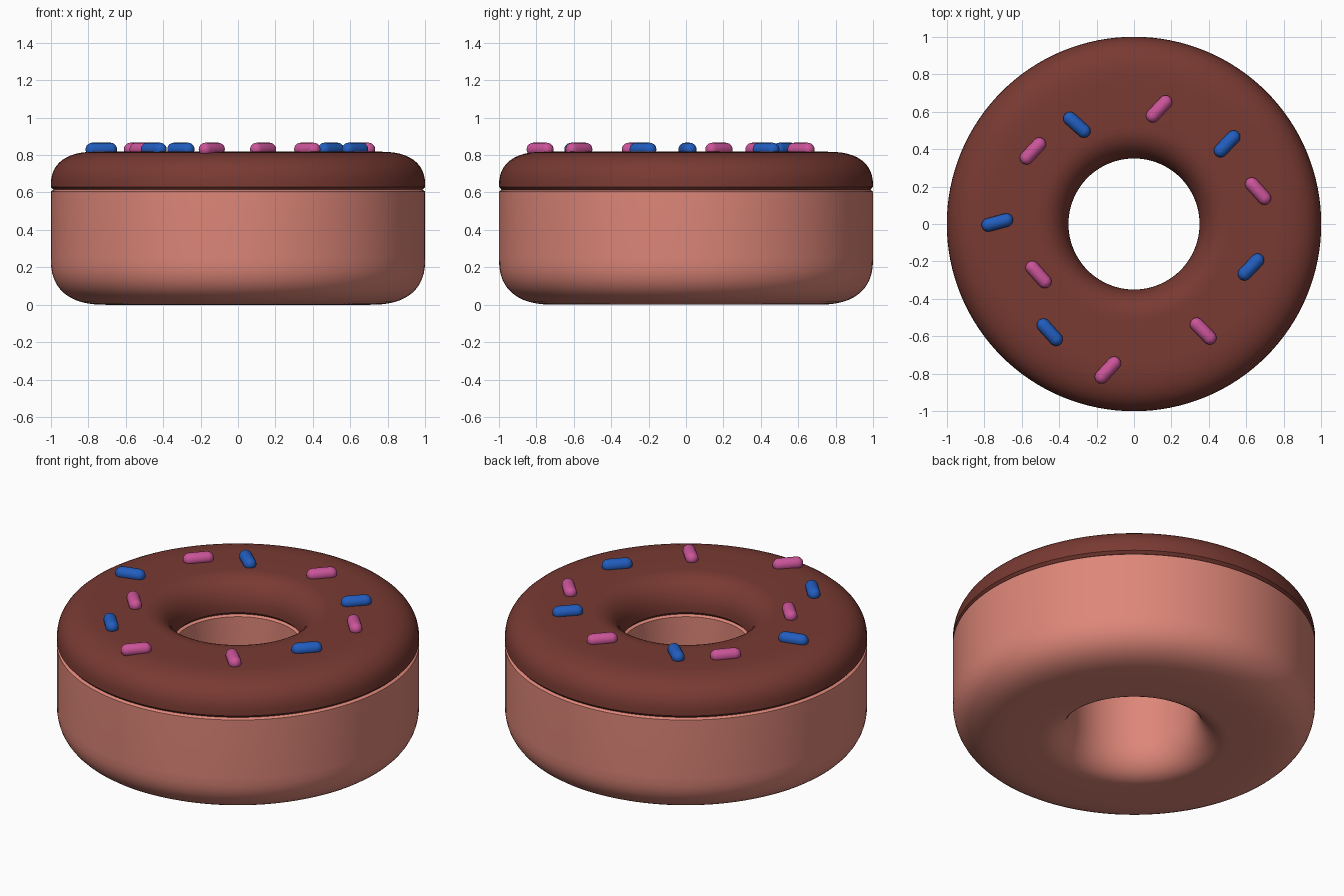
import bpy, bmesh, math

if "Cube" in bpy.data.objects:
    bpy.data.objects.remove(bpy.data.objects["Cube"])


def material(name, rgb):
    m = bpy.data.materials.new(name)
    m.diffuse_color = (*rgb, 1)
    m.use_nodes = True
    m.node_tree.nodes["Principled BSDF"].inputs["Base Color"].default_value = m.diffuse_color
    return m


DOUGH = material("baked dough", (0.73, 0.24, 0.19))
ICING = material("chocolate icing", (0.19, 0.042, 0.032))
PINK = material("pink sprinkle", (0.60, 0.09, 0.32))
BLUE = material("blue sprinkle", (0.016, 0.11, 0.52))


def corner(cx, cz, a, b, n=12, p=2.5):
    """Rounded corner from (cx + a, cz) to (cx, cz + b)."""
    pts = []
    for i in range(n + 1):
        t = math.pi / 2 * i / n
        pts.append((cx + a * math.cos(t) ** (2 / p) if i < n else cx,
                    cz + b * math.sin(t) ** (2 / p)))
    return pts


def lathe(name, profile, steps, mat, closed):
    """Spin an (r, z) profile around the z axis."""
    bm = bmesh.new()
    rings = []
    for s in range(steps):
        t = math.tau * s / steps
        rings.append([bm.verts.new((r * math.cos(t), r * math.sin(t), z)) for r, z in profile])
    n = len(profile)
    for s in range(steps):
        a, b = rings[s], rings[(s + 1) % steps]
        for i in range(n if closed else n - 1):
            j = (i + 1) % n
            bm.faces.new((a[i], b[i], b[j], a[j]))
    bmesh.ops.remove_doubles(bm, verts=bm.verts, dist=1e-5)
    bmesh.ops.recalc_face_normals(bm, faces=bm.faces)
    mesh = bpy.data.meshes.new(name)
    bm.to_mesh(mesh)
    bm.free()
    mesh.materials.append(mat)
    ob = bpy.data.objects.new(name, mesh)
    bpy.context.collection.objects.link(ob)
    bpy.ops.object.select_all(action='DESELECT')
    ob.select_set(True)
    bpy.context.view_layer.objects.active = ob
    bpy.ops.object.shade_smooth_by_angle(angle=math.radians(40))
    return ob


# Dough ring: rounded below, flat where the icing sits
outer = corner(0.70, 0.25, 0.30, -0.25)
inner = corner(0.52, 0.22, -0.17, -0.22, p=2.2)
lathe("dough", [(0.985, 0.615), (1.0, 0.605)] + outer + inner[::-1]
      + [(0.35, 0.605), (0.365, 0.615)], 128, DOUGH, True)

# Icing ring: rounded on top, meeting the dough in a thin groove
outer = corner(0.75, 0.63, 0.25, 0.188)
inner = corner(0.52, 0.63, -0.17, 0.188, p=2.2)
lathe("icing", [(0.985, 0.614)] + outer + inner[::-1] + [(0.365, 0.614)], 128, ICING, True)

# Sprinkles: capsules lying on the icing (x, y, turn in degrees, colour)
R, HALF = 0.036, 0.05
arc = [(R * math.cos(math.pi / 2 * i / 5) if i < 5 else 0,
        HALF + R * math.sin(math.pi / 2 * i / 5)) for i in range(6)]
capsule = [(r, -z) for r, z in arc[::-1]] + arc
sprinkles = [
    (0.134, 0.615, 47, PINK), (-0.305, 0.53, -42, BLUE), (-0.54, 0.39, 47, PINK),
    (-0.73, 0.008, 15, BLUE), (-0.51, -0.27, -48, PINK), (-0.45, -0.578, -48, BLUE),
    (-0.14, -0.78, 47, PINK), (0.37, -0.572, -46, PINK), (0.625, -0.23, 46, BLUE),
    (0.663, 0.176, -48, PINK), (0.497, 0.428, 46, BLUE),
]
for k, (x, y, turn, mat) in enumerate(sprinkles):
    ob = lathe(f"sprinkle_{k + 1}", capsule, 16, mat, False)
    ob.location = (x, y, 0.83)
    ob.rotation_euler = (0, math.pi / 2, math.radians(turn))
